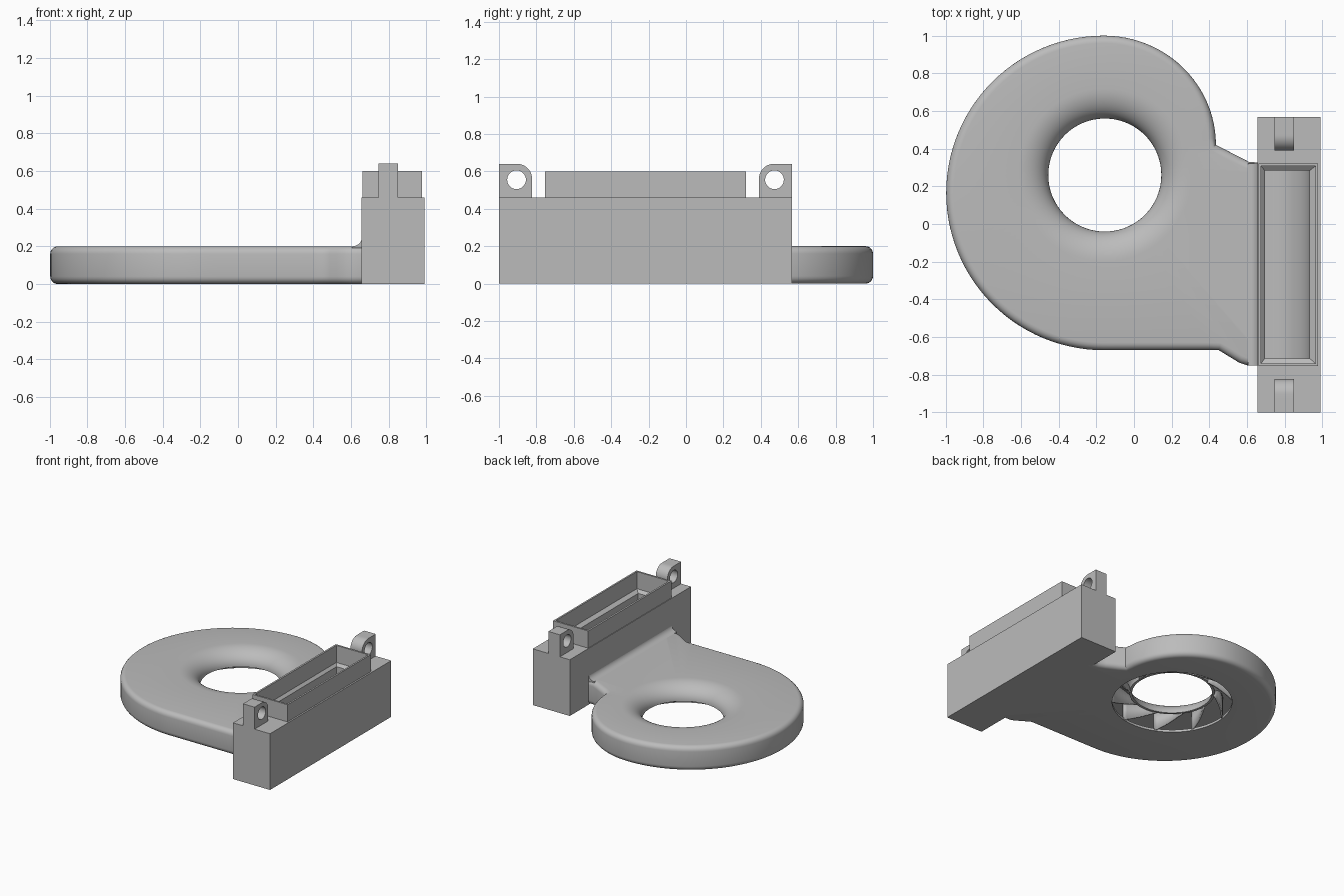
import bpy, bmesh
from math import sin, cos, pi, atan2, ceil, radians, sqrt
from mathutils import Vector

cube = bpy.data.objects.get("Cube")
if cube:
    bpy.data.objects.remove(cube, do_unlink=True)

GREY = (0.5, 0.5, 0.5, 1)
mat = bpy.data.materials.new("grey plastic")
mat.use_nodes = True
mat.diffuse_color = GREY
mat.node_tree.nodes["Principled BSDF"].inputs["Base Color"].default_value = GREY


def finish(name, bm):
    bmesh.ops.recalc_face_normals(bm, faces=bm.faces)
    mesh = bpy.data.meshes.new(name)
    bm.to_mesh(mesh)
    bm.free()
    mesh.materials.append(mat)
    ob = bpy.data.objects.new(name, mesh)
    bpy.context.collection.objects.link(ob)
    bpy.ops.object.select_all(action='DESELECT')
    ob.select_set(True)
    bpy.context.view_layer.objects.active = ob
    bpy.ops.object.shade_smooth_by_angle(angle=radians(32))
    return ob


def loft(name, rings, loop=False):
    """Skin equal-length rings; either cap both ends or join last to first."""
    bm = bmesh.new()
    rows = [[bm.verts.new(p) for p in ring] for ring in rings]
    pairs = list(zip(rows, rows[1:]))
    if loop:
        pairs.append((rows[-1], rows[0]))
    else:
        bm.faces.new(rows[0])
        bm.faces.new(rows[-1])
    n = len(rows[0])
    for a, b in pairs:
        for i in range(n):
            j = (i + 1) % n
            bm.faces.new((a[i], a[j], b[j], b[i]))
    return finish(name, bm)


def arc(cx, cy, rx, ry, a0, a1, n):
    angles = [radians(a0 + (a1 - a0) * i / n) for i in range(n + 1)]
    return [Vector((cx + rx * cos(a), cy + ry * sin(a))) for a in angles]


def subdivide(pts, step):
    out = []
    for p, q in zip(pts, pts[1:] + pts[:1]):
        n = max(1, ceil((q - p).length / step - 0.01))
        out += [p.lerp(q, i / n) for i in range(n)]
    return out


def circle_like(pts, c, r):
    """Circle whose points lie at the same bearings as the outline points."""
    return [c + (p - c).normalized() * r for p in pts]


def at_z(pts, z):
    return [(p.x, p.y, z) for p in pts]


# Hollow volute duct: outline, rounded rim, bell-mouth hole and cavity
hole = Vector((-0.155, 0.26))
outline = arc(-0.16, 0.42, 0.595, 0.58, 0, 90, 24)
outline += arc(-0.16, 0.165, 0.837, 0.835, 90, 270, 56)[1:]
outline += [Vector(p) for p in ((0.45, -0.67), (0.56, -0.737), (0.6, -0.75),
                                (0.68, -0.75), (0.68, 0.325), (0.61, 0.33))]
outline = subdivide(outline, 0.06)


def inset(d):
    out = []
    for i, p in enumerate(outline):
        t = (outline[(i + 1) % len(outline)] - outline[i - 1]).normalized()
        n = Vector((-t.y, t.x))
        if p.x > 0.595:
            n = Vector((0, 1 if p.y < -0.72 else -1 if p.y > 0.31 else 0))
        out.append(p + n * d)
    return out


def bell(r, z_drop, steps):
    return [at_z(circle_like(outline, hole, 0.46 - r * sin(t)), 0.08 + z_drop * cos(t))
            for t in (pi / 2 * i / steps for i in range(steps + 1))]


R = 0.04
opening = circle_like(outline, hole, 0.45)
rings = [at_z(opening, 0)]
quarter = [pi / 2 * i / 5 for i in range(6)]
rings += [at_z(inset(R - R * sin(t)), R - R * cos(t)) for t in quarter]
rings += [at_z(inset(R - R * cos(t)), 0.2 - R + R * sin(t)) for t in quarter]
rings += bell(0.16, 0.12, 12)
rings += bell(0.14, 0.1, 12)[::-1]
rings += [at_z(inset(R), 0.18), at_z(inset(R), 0.02), at_z(opening, 0.02)]
loft("volute_duct", rings, loop=True)

# Curved guide vanes between the bell mouth and the lower opening
BLADES, STEPS = 10, 8
bm = bmesh.new()
for k in range(BLADES):
    prev = None
    for i in range(STEPS + 1):
        f = i / STEPS
        r = 0.315 + 0.145 * f
        a = 2 * pi * k / BLADES + 0.55 * f ** 0.8
        x, y = hole.x + r * cos(a), hole.y + r * sin(a)
        top = 0.08 + 0.11 * sqrt(max(0, 1 - ((0.46 - r) / 0.15) ** 2))
        pair = [bm.verts.new((x, y, 0.075 - 0.07 * f)), bm.verts.new((x, y, top))]
        if prev:
            bm.faces.new((prev[0], pair[0], pair[1], prev[1]))
        prev = pair
vanes = finish("guide_vanes", bm)
solid = vanes.modifiers.new("thickness", 'SOLIDIFY')
solid.thickness = 0.014
solid.offset = 0


# Mounting block with raised rectangular socket
def rect(x0, x1, y0, y1, z):
    return [(x0, y0, z), (x1, y0, z), (x1, y1, z), (x0, y1, z)]


body = (0.655, 0.99, -1.0, 0.567)
collar = (0.66, 0.977, -0.755, 0.322)
mouth = (0.675, 0.963, -0.74, 0.307)
throat = (0.695, 0.932, -0.713, 0.283)
loft("socket_block", [rect(*body, 0), rect(*body, 0.46), rect(*collar, 0.46),
                      rect(*collar, 0.6), rect(*mouth, 0.6), rect(*mouth, 0.46),
                      rect(*throat, 0.44), rect(*throat, 0.02)])


# Parts extruded along y: curved elbow floor and neck fillet
def extrude_y(name, profile, y0, y1):
    loft(name, [[(p.x, y, p.y) for p in profile] for y in (y0, y1)])


elbow = arc(0.695, 0.27, 0.237, 0.24, -90, 0, 16)
extrude_y("elbow_floor", elbow + [Vector((0.94, 0.27)), Vector((0.94, 0.015)),
                                  Vector((0.695, 0.015))], -0.72, 0.29)
fillet = arc(0.605, 0.245, 0.052, 0.045, -90, 0, 8)
extrude_y("neck_fillet", fillet + [Vector((0.67, 0.245)), Vector((0.67, 0.19)),
                                   Vector((0.605, 0.19))], -0.75, 0.322)

# Pierced mounting lugs, mirrored about the middle of the block
MID = (body[2] + body[3]) / 2
lug = [Vector((0.567, 0.455)), Vector((0.567, 0.64))]
lug += arc(0.47, 0.56, 0.08, 0.08, 90, 180, 12) + [Vector((0.39, 0.455))]
lug = subdivide(lug, 0.02)
bore = circle_like(lug, Vector((0.473, 0.555)), 0.05)
for name, flip in (("back_lug", False), ("front_lug", True)):
    loft(name, [[(x, 2 * MID - p.x if flip else p.x, p.y) for p in pts]
                for pts, x in ((lug, 0.745), (lug, 0.85), (bore, 0.85), (bore, 0.745))],
         loop=True)
